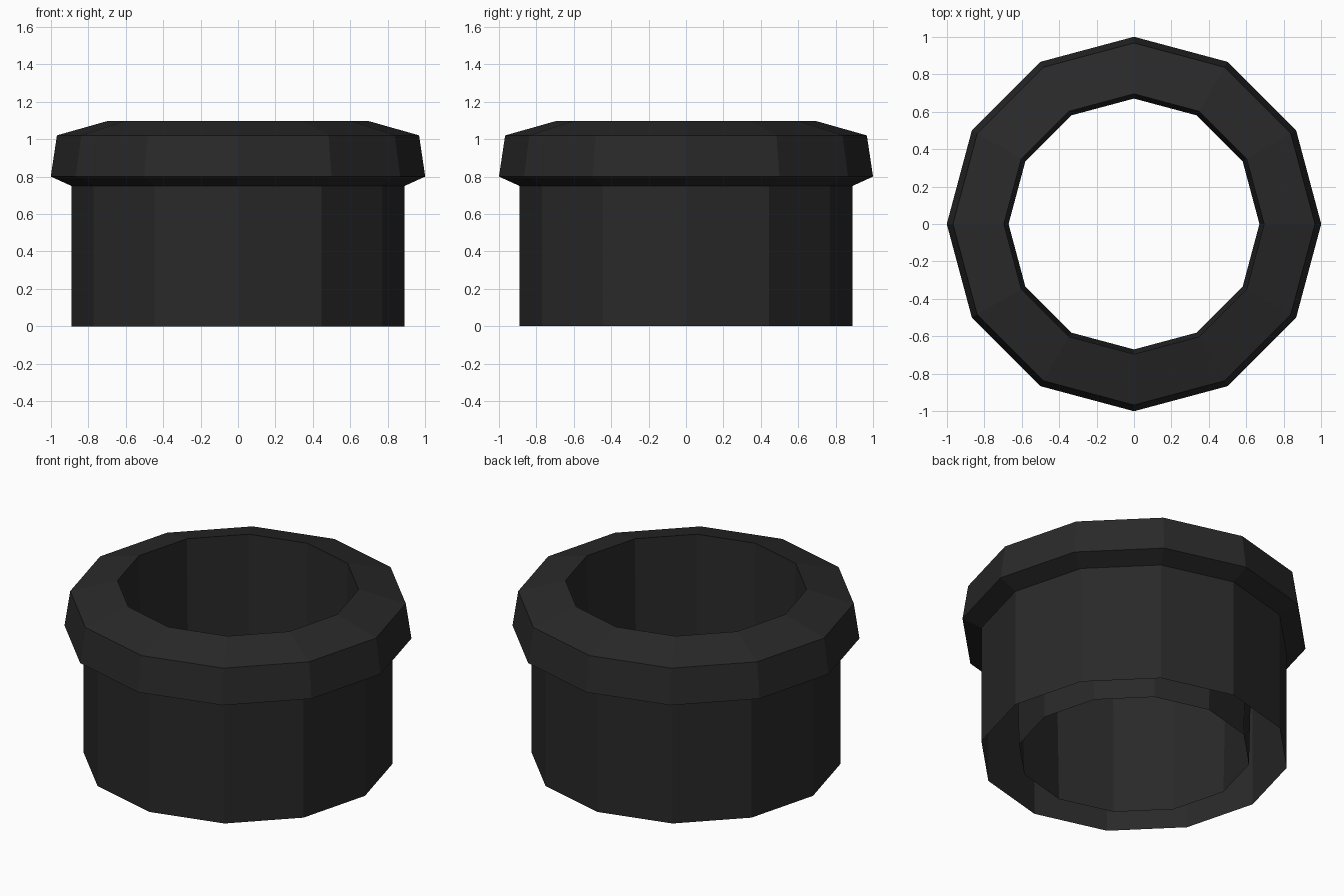
import bpy, bmesh, math

if "Cube" in bpy.data.objects:
    bpy.data.objects.remove(bpy.data.objects["Cube"])

SIDES = 12

# Flat dark colour
mat = bpy.data.materials.new("charcoal")
mat.diffuse_color = (0.022, 0.022, 0.022, 1)
mat.use_nodes = True
mat.node_tree.nodes["Principled BSDF"].inputs["Base Color"].default_value = mat.diffuse_color

# Double-walled planter profile (radius, height): outer wall, lip, inner wall; open below
profile = [(0.89, 0.0), (0.89, 0.75), (1.0, 0.80), (0.967, 1.02),
           (0.695, 1.097), (0.67, 0.0)]

bm = bmesh.new()
rings = []
for r, z in profile:
    rings.append([bm.verts.new((r * math.cos(2 * math.pi * i / SIDES),
                                r * math.sin(2 * math.pi * i / SIDES), z))
                  for i in range(SIDES)])
for a, b in zip(rings, rings[1:]):
    for i in range(SIDES):
        j = (i + 1) % SIDES
        bm.faces.new((a[i], a[j], b[j], b[i]))

mesh = bpy.data.meshes.new("pot_ring")
bm.to_mesh(mesh)
bm.free()
mesh.materials.append(mat)
pot = bpy.data.objects.new("pot_ring", mesh)
bpy.context.collection.objects.link(pot)
